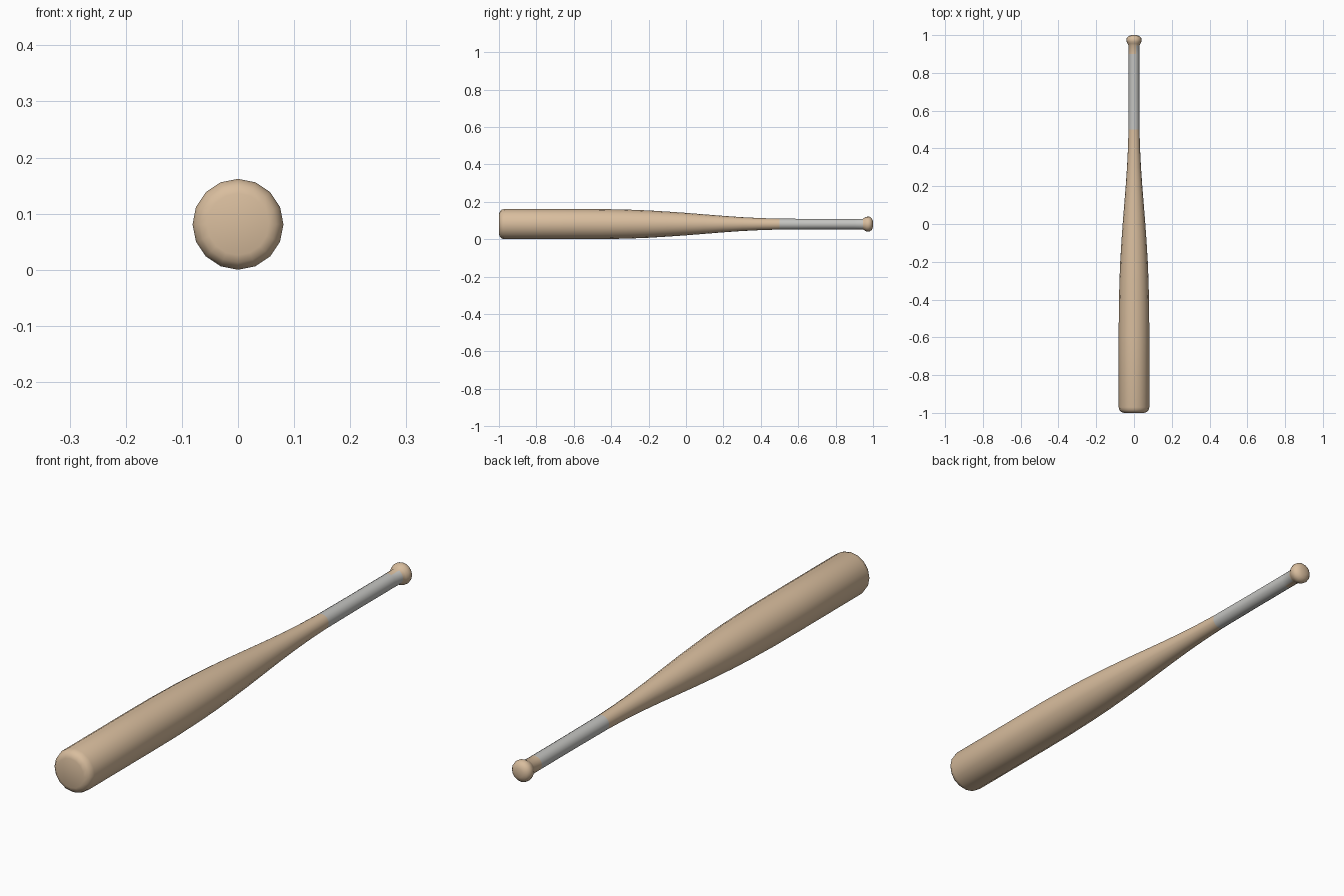
import bpy, bmesh, math

if "Cube" in bpy.data.objects:
    bpy.data.objects.remove(bpy.data.objects["Cube"])

SIDES = 16
CENTRE_Z = 0.081

def material(name, rgb):
    m = bpy.data.materials.new(name)
    m.diffuse_color = (*rgb, 1)
    m.use_nodes = True
    m.node_tree.nodes["Principled BSDF"].inputs["Base Color"].default_value = m.diffuse_color
    return m

wood = material("light wood", (0.69, 0.51, 0.34))
tape = material("grey grip tape", (0.55, 0.55, 0.53))

# Profile of the bat: (position along y, radius)
profile = [(-1.0, 0.055), (-0.995, 0.068), (-0.985, 0.077), (-0.97, 0.081),
           (-0.6, 0.081), (-0.45, 0.0805), (-0.3, 0.077), (-0.2, 0.073),
           (-0.1, 0.067), (0.0, 0.060), (0.1, 0.052), (0.2, 0.044),
           (0.3, 0.037), (0.4, 0.032), (0.5, 0.029), (0.7, 0.028),
           (0.9, 0.028), (0.945, 0.0285), (0.955, 0.034), (0.965, 0.039),
           (0.975, 0.0405), (0.985, 0.038), (0.994, 0.030), (0.999, 0.017)]

bm = bmesh.new()
rings = []
for y, r in profile:
    rings.append([bm.verts.new((r * math.cos(i * math.tau / SIDES), y,
                                CENTRE_Z + r * math.sin(i * math.tau / SIDES)))
                  for i in range(SIDES)])
for a, b in zip(rings, rings[1:]):
    for i in range(SIDES):
        j = (i + 1) % SIDES
        bm.faces.new((a[i], a[j], b[j], b[i]))

# Flat barrel end and rounded knob end
bm.faces.new(rings[0])
tip = bm.verts.new((0, 1.0, CENTRE_Z))
for i in range(SIDES):
    bm.faces.new((rings[-1][i], rings[-1][(i + 1) % SIDES], tip))
bmesh.ops.recalc_face_normals(bm, faces=bm.faces)

# Grip tape: full wrap on the handle, its last turn only on the right side
for f in bm.faces:
    f.smooth = True
    y = f.calc_center_median().y
    if 0.5 < y < 0.9 or (0.9 < y < 0.945 and f.normal.x > 0.3):
        f.material_index = 1

mesh = bpy.data.meshes.new("bat")
bm.to_mesh(mesh)
bm.free()
mesh.materials.append(wood)
mesh.materials.append(tape)
bat = bpy.data.objects.new("bat", mesh)
bpy.context.collection.objects.link(bat)
